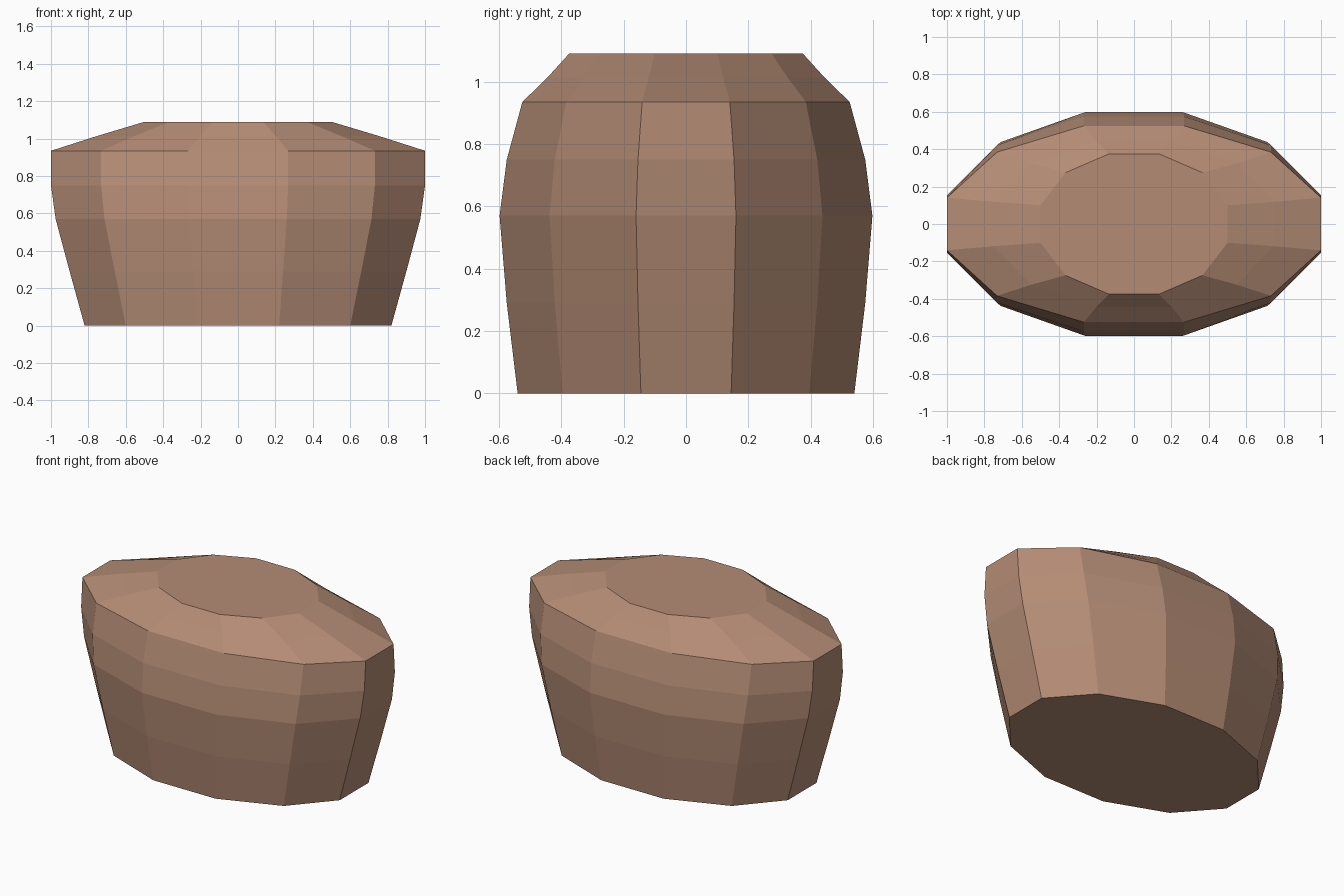
import bpy, bmesh, math

if "Cube" in bpy.data.objects:
    bpy.data.objects.remove(bpy.data.objects["Cube"])

clay = bpy.data.materials.new("clay_brown")
clay.diffuse_color = (0.456, 0.262, 0.178, 1)
clay.use_nodes = True
clay.node_tree.nodes["Principled BSDF"].inputs["Base Color"].default_value = clay.diffuse_color

SIDES = 12
# height, half width, half depth of each ring
rings = [(0.0, 0.82, 0.54), (0.29, 0.90, 0.575), (0.57, 0.975, 0.598),
         (0.75, 1.0, 0.575), (0.935, 1.0, 0.525), (1.015, 0.75, 0.443),
         (1.09, 0.5, 0.375)]


def ring(bm, z, hx, hy):
    """Twelve-sided oval with flat edges on all four sides."""
    k = 1 / math.cos(math.pi / SIDES)
    angles = [(i + 0.5) * math.tau / SIDES for i in range(SIDES)]
    return [bm.verts.new((hx * k * math.cos(a), hy * k * math.sin(a), z))
            for a in angles]


# Faceted body: stacked rings with flat top and base
bm = bmesh.new()
loops = [ring(bm, *r) for r in rings]
for low, high in zip(loops, loops[1:]):
    for i in range(SIDES):
        j = (i + 1) % SIDES
        bm.faces.new((low[i], low[j], high[j], high[i]))
bm.faces.new(loops[0][::-1])
bm.faces.new(loops[-1])
bmesh.ops.recalc_face_normals(bm, faces=bm.faces)

mesh = bpy.data.meshes.new("faceted_body")
bm.to_mesh(mesh)
bm.free()
mesh.materials.append(clay)
body = bpy.data.objects.new("faceted_body", mesh)
bpy.context.collection.objects.link(body)
